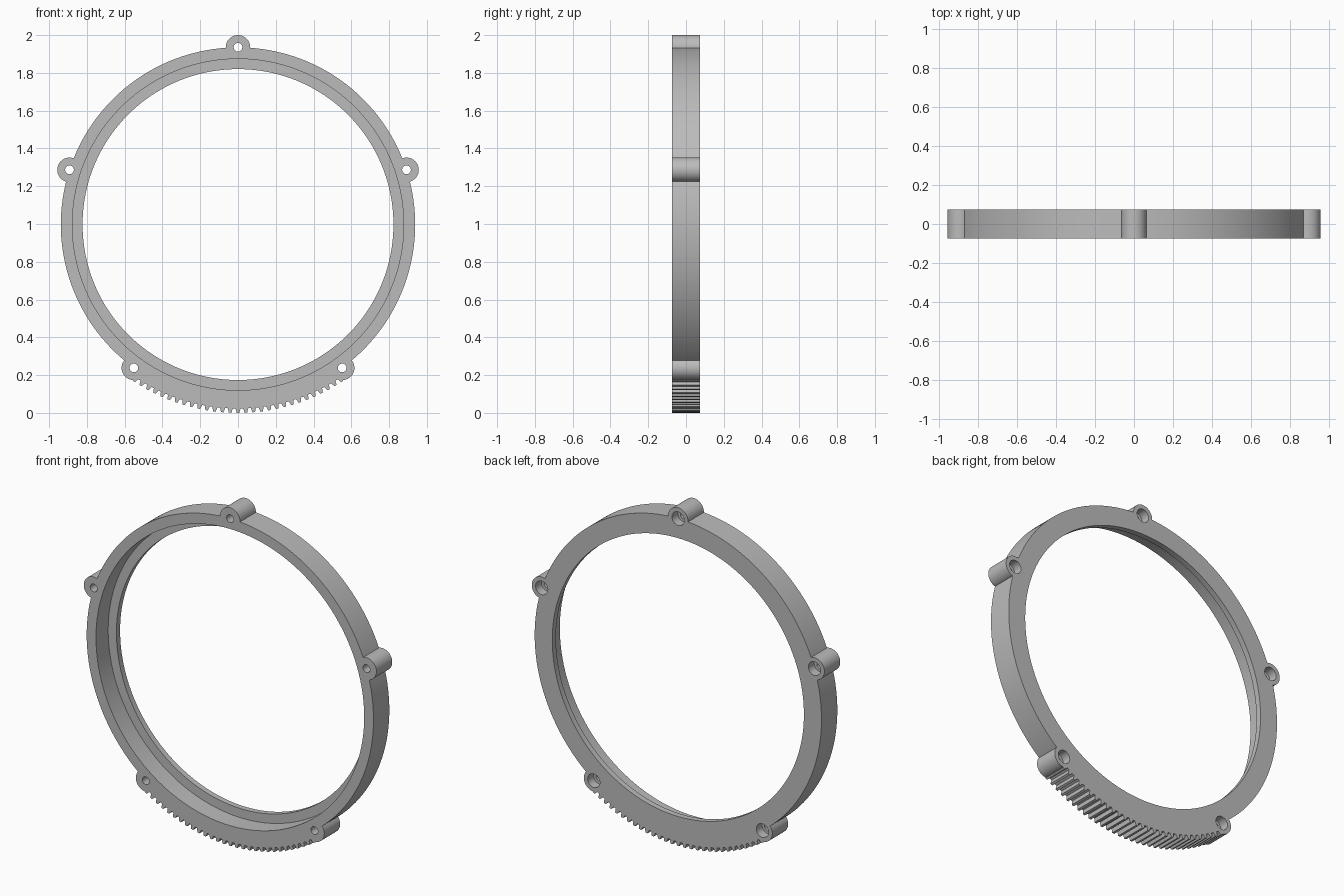
import bpy, bmesh
from math import sin, cos, pi, radians

if "Cube" in bpy.data.objects:
    bpy.data.objects.remove(bpy.data.objects["Cube"], do_unlink=True)

CZ = 0.997          # height of the ring axis
HALF = 0.074        # half thickness
R_OUT, R_RECESS, R_BORE = 0.938, 0.877, 0.823
R_ROOT, R_TIP = 0.974, 0.997
LUG_R = 0.065
PITCH = 2.4         # degrees per tooth

grey = bpy.data.materials.new("plain grey")
grey.use_nodes = True
grey.diffuse_color = (0.5, 0.5, 0.5, 1)
grey.node_tree.nodes["Principled BSDF"].inputs["Base Color"].default_value = (0.5, 0.5, 0.5, 1)


def polar(r, degrees):
    a = radians(degrees)
    return r * cos(a), CZ + r * sin(a)


def circle(r, n, x=0, z=CZ):
    return [(x + r * cos(2 * pi * i / n), z + r * sin(2 * pi * i / n)) for i in range(n)]


def prism(name, outline, y0=-HALF, y1=HALF):
    """Extrude an x-z outline from y0 to y1."""
    bm = bmesh.new()
    face = bm.faces.new([bm.verts.new((x, y0, z)) for x, z in outline])
    grown = bmesh.ops.extrude_face_region(bm, geom=[face])["geom"]
    bmesh.ops.translate(bm, vec=(0, y1 - y0, 0),
                        verts=[v for v in grown if isinstance(v, bmesh.types.BMVert)])
    bmesh.ops.recalc_face_normals(bm, faces=bm.faces)
    mesh = bpy.data.meshes.new(name)
    bm.to_mesh(mesh)
    bm.free()
    mesh.materials.append(grey)
    obj = bpy.data.objects.new(name, mesh)
    bpy.context.collection.objects.link(obj)
    return obj


def combine(target, tool, operation):
    """Apply a boolean and discard the tool."""
    tool.hide_render = True
    mod = target.modifiers.new(operation, "BOOLEAN")
    mod.operation, mod.object, mod.solver = operation, tool, "EXACT"
    bpy.context.view_layer.objects.active = target
    bpy.ops.object.modifier_apply(modifier=mod.name)
    bpy.data.objects.remove(tool, do_unlink=True)


# Ring blank
ring = prism("mounting_ring", circle(R_OUT, 180))

# Toothed sector along the bottom, between the two lower lugs
teeth = []
for i in range(-15, 16):
    mid = 270 + i * PITCH
    if abs(i) == 15:
        teeth.append(polar(R_ROOT, mid))
        continue
    for r, off in ((R_ROOT, -0.33), (R_TIP, -0.16), (R_TIP, 0.16), (R_ROOT, 0.33)):
        teeth.append(polar(r, mid + off * PITCH))
inner = [polar(0.91, 306 - 3 * i) for i in range(25)]
combine(ring, prism("toothed_sector", teeth + inner), "UNION")

# Five screw lugs
lugs = [polar(R_OUT, 90 + 72 * i) for i in range(5)]
for x, z in lugs:
    combine(ring, prism("lug", circle(LUG_R, 40, x, z)), "UNION")

# Centre bore and the wider recess open to the front
combine(ring, prism("bore", circle(R_BORE, 180), -0.2, 0.2), "DIFFERENCE")
combine(ring, prism("recess", circle(R_RECESS, 180), -0.2, 0.04), "DIFFERENCE")

# Screw holes, counterbored from the back
for x, z in lugs:
    combine(ring, prism("hole", circle(0.023, 24, x, z), -0.2, 0.2), "DIFFERENCE")
    combine(ring, prism("counterbore", circle(0.04, 32, x, z), 0.02, 0.2), "DIFFERENCE")

bpy.ops.object.select_all(action="DESELECT")
ring.select_set(True)
bpy.context.view_layer.objects.active = ring
bpy.ops.object.shade_smooth_by_angle(angle=radians(25))
